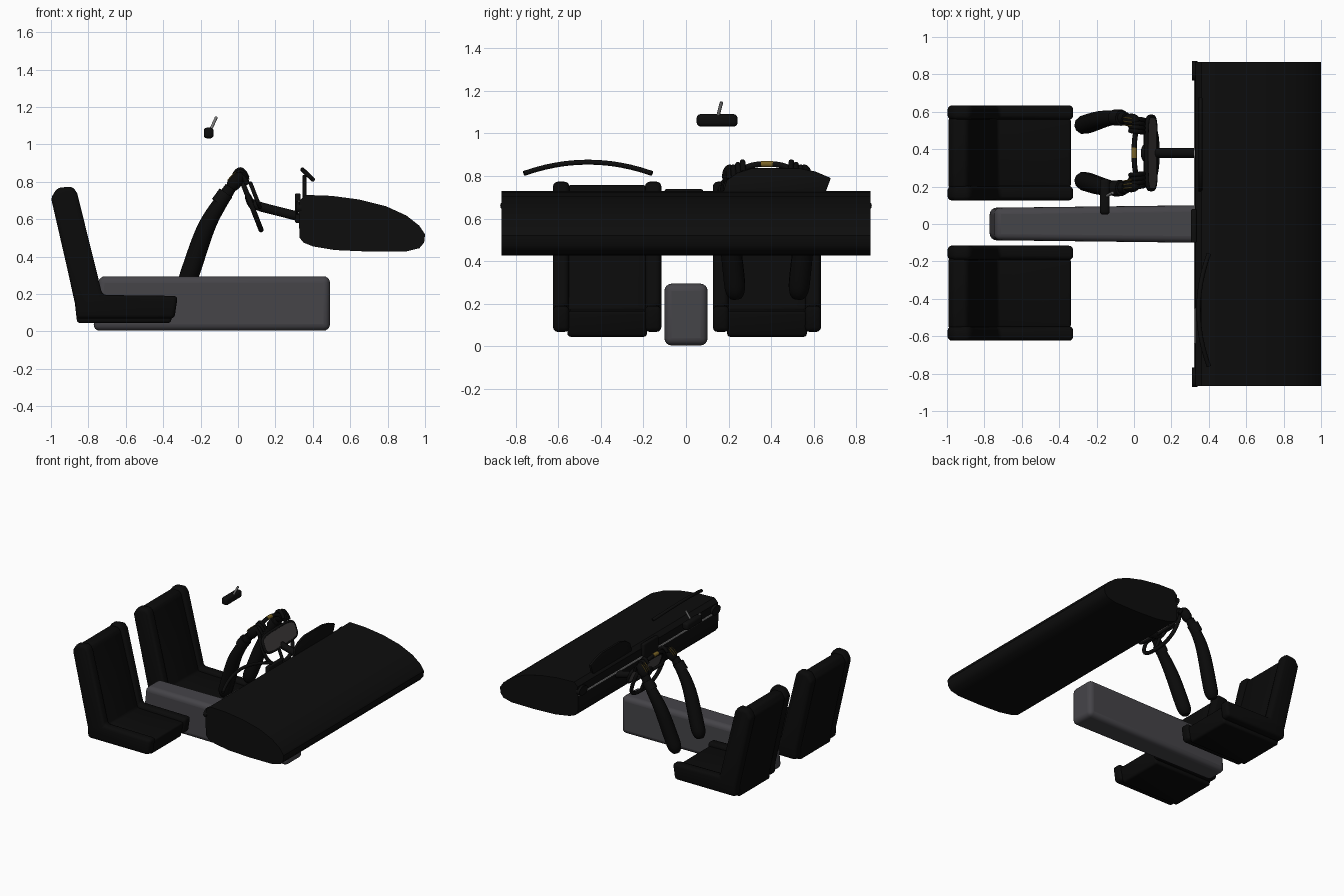
import bpy, bmesh, math
from mathutils import Vector, Matrix

cube = bpy.data.objects.get("Cube")
if cube:
    bpy.data.objects.remove(cube, do_unlink=True)


def material(name, *rgb):
    m = bpy.data.materials.new(name)
    m.use_nodes = True
    m.diffuse_color = (*rgb, 1)
    bsdf = m.node_tree.nodes["Principled BSDF"]
    bsdf.inputs["Base Color"].default_value = (*rgb, 1)
    bsdf.inputs["Roughness"].default_value = 0.7
    return m


BLACK = material("black_plastic", 0.004, 0.004, 0.004)
SEAT = material("seat_black", 0.003, 0.003, 0.003)
GREY = material("console_grey", 0.06, 0.058, 0.066)
PANEL = material("panel_grey", 0.06, 0.054, 0.054)
METAL = material("metal_grey", 0.2, 0.2, 0.2)
LIGHT = material("light_trim", 0.4, 0.4, 0.4)
YELLOW = material("glove_yellow", 0.2, 0.13, 0.02)


def activate(ob):
    bpy.ops.object.select_all(action='DESELECT')
    ob.select_set(True)
    bpy.context.view_layer.objects.active = ob


def finish(ob, mat, bevel=0, segments=3):
    """Round the edges, then shade smooth."""
    ob.data.materials.append(mat)
    activate(ob)
    if bevel:
        mod = ob.modifiers.new("round", 'BEVEL')
        mod.width, mod.segments = bevel, segments
        mod.limit_method, mod.angle_limit = 'ANGLE', math.radians(25)
        bpy.ops.object.modifier_apply(modifier=mod.name)
    bpy.ops.object.shade_smooth_by_angle(angle=math.radians(40))
    return ob


def mesh_object(name, bm):
    bmesh.ops.recalc_face_normals(bm, faces=bm.faces)
    me = bpy.data.meshes.new(name)
    bm.to_mesh(me)
    bm.free()
    ob = bpy.data.objects.new(name, me)
    bpy.context.collection.objects.link(ob)
    return ob


def prism(name, pts, axis, a, b, mat, bevel=0, segments=3):
    """Extrude a profile along x (points are y, z) or y (points are x, z)."""
    bm = bmesh.new()
    place = (lambda p, t: (t, p[0], p[1])) if axis == 'x' else (lambda p, t: (p[0], t, p[1]))
    face = bm.faces.new([bm.verts.new(place(p, a)) for p in pts])
    new = bmesh.ops.extrude_face_region(bm, geom=[face])["geom"]
    shift = Vector(place((0, 0), b - a))
    bmesh.ops.translate(bm, vec=shift, verts=[v for v in new if isinstance(v, bmesh.types.BMVert)])
    return finish(mesh_object(name, bm), mat, bevel, segments)


def box(name, lo, hi, mat, bevel=0, segments=3):
    pts = [(lo[0], lo[2]), (hi[0], lo[2]), (hi[0], hi[2]), (lo[0], hi[2])]
    return prism(name, pts, 'y', lo[1], hi[1], mat, bevel, segments)


def tube(name, pts, radius, mat, radii=None, cyclic=False, smooth=True):
    cu = bpy.data.curves.new(name, 'CURVE')
    cu.dimensions = '3D'
    cu.bevel_depth, cu.bevel_resolution, cu.use_fill_caps = radius, 3, True
    sp = cu.splines.new('NURBS' if smooth else 'POLY')
    sp.points.add(len(pts) - 1)
    for i, p in enumerate(pts):
        sp.points[i].co = (*p, 1)
        sp.points[i].radius = radii[i] if radii else 1
    sp.use_cyclic_u = cyclic
    if smooth:
        sp.order_u, sp.use_endpoint_u, sp.resolution_u = 3, not cyclic, 5
    ob = bpy.data.objects.new(name, cu)
    bpy.context.collection.objects.link(ob)
    activate(ob)
    bpy.ops.object.convert(target='MESH')
    return finish(bpy.context.object, mat)


def ellipsoid(name, centre, size, mat, tilt=0):
    bm = bmesh.new()
    bmesh.ops.create_uvsphere(bm, u_segments=16, v_segments=10, radius=1)
    mtx = Matrix.Translation(centre) @ Matrix.Rotation(tilt, 4, 'Y') @ Matrix.Diagonal((*size, 1))
    bmesh.ops.transform(bm, matrix=mtx, verts=bm.verts)
    return finish(mesh_object(name, bm), mat)


# Dashboard body and its trim
dash = [(0.33, 0.50), (0.325, 0.60), (0.33, 0.70), (0.36, 0.73), (0.50, 0.725), (0.65, 0.705),
        (0.79, 0.67), (0.90, 0.62), (0.97, 0.565), (1.0, 0.52), (0.995, 0.475), (0.97, 0.445),
        (0.90, 0.428), (0.70, 0.427), (0.52, 0.435), (0.40, 0.455), (0.35, 0.475)]
prism("dashboard", dash, 'y', -0.865, 0.865, BLACK)
box("dashboard_trim", (0.32, -0.86, 0.63), (0.329, 0.86, 0.642), LIGHT)
box("passenger_plate", (0.32, -0.64, 0.665), (0.329, -0.45, 0.70), LIGHT)
box("centre_screen", (0.305, -0.10, 0.58), (0.335, 0.08, 0.738), BLACK, 0.008)
for side, y in (("left", 0.82), ("right", -0.82)):
    ring = [(y + 0.052 * math.cos(t * math.tau / 20), 0.66 + 0.035 * math.sin(t * math.tau / 20))
            for t in range(20)]
    prism("air_vent_" + side, ring, 'x', 0.31, 0.34, BLACK)

# Instrument hood and the arched rail on the other side
hood = [(0.17, 0.71), (0.19, 0.78), (0.24, 0.815), (0.31, 0.837), (0.53, 0.837), (0.61, 0.82),
        (0.68, 0.79), (0.65, 0.71)]
prism("instrument_hood", hood, 'x', 0.345, 0.365, BLACK, 0.006, 2)
rail = []
for i in range(13):
    t = i / 6 - 1
    rail.append((0.345 + 0.055 * t * t, -0.46 + 0.3 * t, 0.865 - 0.053 * t * t))
tube("arched_rail", rail, 0.012, BLACK, smooth=False)

# Centre console, narrowed toward the rear
console = box("centre_console", (-0.775, -0.102, 0.004), (0.492, 0.102, 0.295), GREY)
for v in console.data.vertices:
    if v.co.x < 0:
        v.co.y *= 0.85
        if v.co.z > 0.1:
            v.co.x += 0.03
finish(console, GREY, 0.035, 4)

# Seats: side bolsters around a centre cushion
bolster = [(-0.865, 0.068), (-0.34, 0.068), (-0.322, 0.19), (-0.725, 0.195), (-0.86, 0.74),
           (-0.885, 0.775), (-0.965, 0.768), (-1.0, 0.715), (-0.87, 0.15)]
cushion = [(-0.86, 0.045), (-0.36, 0.045), (-0.335, 0.165), (-0.73, 0.175), (-0.88, 0.735),
           (-0.90, 0.757), (-0.965, 0.757), (-0.995, 0.71), (-0.872, 0.15)]
for side, y in (("left", 0.38), ("right", -0.37)):
    prism("seat_cushion_" + side, cushion, 'y', y - 0.187, y + 0.187, SEAT, 0.022)
    for part, s in (("outer", 1), ("inner", -1)):
        prism(f"seat_bolster_{side}_{part}", bolster, 'y', y + s * 0.178, y + s * 0.254, SEAT, 0.022)

# Steering wheel: rounded-square rim tilted about its centre
centre = Vector((0.062, 0.38, 0.70))
up, normal = Vector((-0.364, 0, 0.931)), Vector((0.931, 0, 0.364))
across = Vector((0, 1, 0))


def on_wheel(angle, w, h, power=0.8, lift=0):
    c, s = math.cos(angle), math.sin(angle)
    return (centre + across * (w * math.copysign(abs(s) ** power, s))
            + up * (h * math.copysign(abs(c) ** power, c)) + normal * lift)


tube("wheel_rim", [on_wheel(i * math.tau / 40, 0.172, 0.168) for i in range(40)], 0.014, BLACK,
     cyclic=True, smooth=False)
tube("wheel_mark", [on_wheel(a / 20, 0.172, 0.168) for a in (-2, -1, 0, 1, 2)], 0.0155, YELLOW, smooth=False)
for i, a in enumerate((math.pi / 2, -math.pi / 2, math.pi)):
    tube(f"wheel_spoke_{i + 1}", [centre, on_wheel(a, 0.17, 0.165)], 0.012, BLACK, smooth=False)
ellipsoid("wheel_hub", centre, (0.02, 0.05, 0.05), BLACK, math.radians(-21))
tube("steering_column", [(0.07, 0.38, 0.685), (0.13, 0.38, 0.664), (0.35, 0.38, 0.608)], 0.026, BLACK, smooth=False)

# Instrument panel behind the wheel, grey with a dark rim
outline = [on_wheel(i * math.tau / 32, 0.195, 0.068, 0.5, 0.03) + up * 0.015 for i in range(32)]
bm = bmesh.new()
face = bm.faces.new([bm.verts.new(p) for p in outline])
new = bmesh.ops.extrude_face_region(bm, geom=[face])["geom"]
bmesh.ops.translate(bm, vec=normal * 0.016, verts=[v for v in new if isinstance(v, bmesh.types.BMVert)])
finish(mesh_object("instrument_panel", bm), PANEL)
tube("instrument_panel_rim", [p + normal * 0.008 for p in outline], 0.011, BLACK, cyclic=True, smooth=False)

# Sleeved arms with gloved hands gripping the rim
for side, s in (("left", 1), ("right", -1)):
    def at(x, off, z):
        return (x, 0.38 + s * off, z)
    path = [at(-0.285, 0.145, 0.225), at(-0.28, 0.147, 0.245), at(-0.25, 0.155, 0.33), at(-0.19, 0.175, 0.51),
            at(-0.15, 0.185, 0.60), at(-0.10, 0.19, 0.68), at(-0.04, 0.185, 0.77)]
    tube("arm_" + side, path, 0.052, SEAT, [0.5, 0.95, 1, 0.95, 0.85, 0.75, 0.6])
    tube("cuff_" + side, [at(-0.105, 0.19, 0.685), at(-0.065, 0.188, 0.74)], 0.043, BLACK, smooth=False)
    ellipsoid("hand_" + side, at(-0.015, 0.175, 0.80), (0.038, 0.036, 0.06), SEAT, math.radians(35))
    for i in range(4):
        off, z = 0.185 - 0.022 * i, 0.80 + 0.012 * i
        tube(f"finger_{side}_{i + 1}", [at(-0.02, off, z), at(0.0, off - 0.004, z + 0.035),
             at(0.035, off - 0.006, z + 0.022), at(0.05, off - 0.008, z - 0.015)], 0.013, SEAT)
    for i in range(3):
        off = 0.19 - 0.02 * i
        tube(f"glove_stripe_{side}_{i + 1}", [at(-0.056, off, 0.805), at(-0.035, off - 0.003, 0.835),
             at(-0.012, off - 0.006, 0.85)], 0.003, YELLOW)

# Rear-view mirror and its stem
box("mirror", (-0.183, 0.05, 1.032), (-0.13, 0.242, 1.09), BLACK, 0.018)
tube("mirror_stem", [(-0.15, 0.147, 1.07), (-0.115, 0.167, 1.147)], 0.008, METAL, smooth=False)
